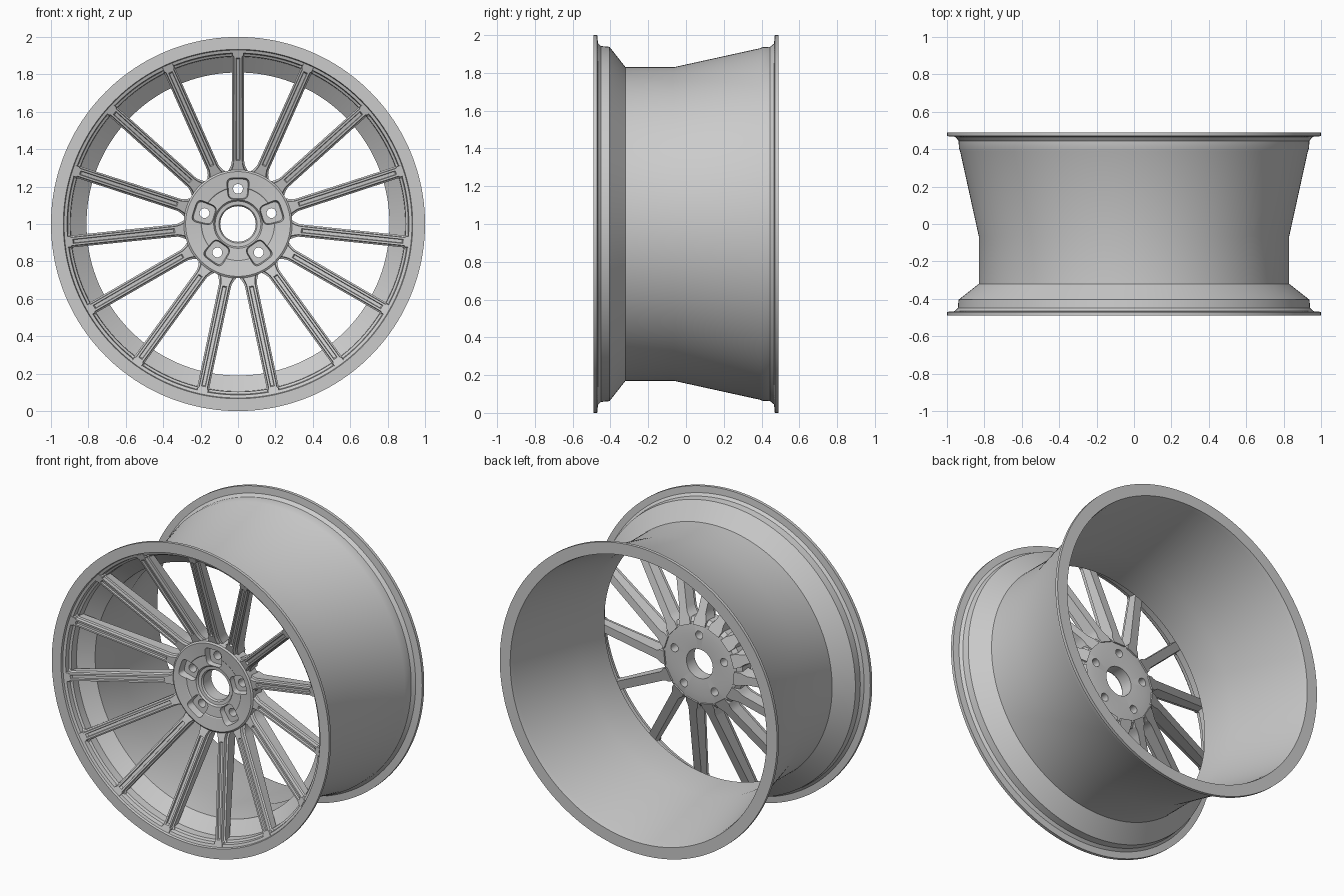
import bpy, bmesh, math
from mathutils import Matrix, Vector

if "Cube" in bpy.data.objects:
    bpy.data.objects.remove(bpy.data.objects["Cube"])

SPOKES, LUGS = 15, 5
CENTRE = Vector((0, 0, 1))

metal = bpy.data.materials.new("grey metal")
metal.diffuse_color = (0.6, 0.6, 0.6, 1)
metal.use_nodes = True
metal.node_tree.nodes["Principled BSDF"].inputs["Base Color"].default_value = metal.diffuse_color


def make_object(name, bm, helper=False):
    bmesh.ops.recalc_face_normals(bm, faces=bm.faces)
    me = bpy.data.meshes.new(name)
    bm.to_mesh(me)
    bm.free()
    ob = bpy.data.objects.new(name, me)
    ob.location = CENTRE
    bpy.context.collection.objects.link(ob)
    me.materials.append(metal)
    ob.hide_render = helper
    return ob


def smooth(ob, angle=28):
    bpy.ops.object.select_all(action='DESELECT')
    ob.select_set(True)
    bpy.context.view_layer.objects.active = ob
    bpy.ops.object.shade_smooth_by_angle(angle=math.radians(angle))


def skin(bm, rings, wrap=False):
    """Join equal closed loops of points; cap the ends unless wrapped."""
    vs = [[bm.verts.new(p) for p in ring] for ring in rings]
    n = len(vs[0])
    pairs = list(zip(vs, vs[1:])) + ([(vs[-1], vs[0])] if wrap else [])
    for a, b in pairs:
        for i in range(n):
            j = (i + 1) % n
            bm.faces.new((a[i], a[j], b[j], b[i]))
    if not wrap:
        bm.faces.new(vs[0])
        bm.faces.new(vs[-1])


def lathe(name, profile, steps):
    """Spin a closed (radius, y) profile around the y axis."""
    bm = bmesh.new()
    rings = []
    for k in range(steps):
        a = 2 * math.pi * k / steps
        rings.append([(r * math.sin(a), y, r * math.cos(a)) for r, y in profile])
    skin(bm, rings, wrap=True)
    return make_object(name, bm)


def turn(points, k, count):
    m = Matrix.Rotation(2 * math.pi * k / count, 3, 'Y')
    return [m @ Vector(p) for p in points]


# Rim: thin barrel with a drop centre and two flanges
rim = lathe("rim", [
    (1.0, -.49), (1.0, -.47), (.958, -.466), (.942, -.45), (.938, -.405),
    (.83, -.32), (.83, -.065), (.93, .39), (.936, .405), (.938, .445),
    (.955, .466), (1.0, .47), (1.0, .49), (.925, .49), (.918, .46), (.91, .40),
    (.81, -.065), (.81, -.315), (.895, -.385), (.897, -.435), (.91, -.443),
    (.914, -.47), (.93, -.476), (.934, -.49)], 160)
smooth(rim)

# Hub: dished disc with a centre bore
hub = lathe("hub", [
    (.095, -.14), (.095, -.222), (.102, -.232), (.122, -.234), (.13, -.246),
    (.195, -.25), (.2, -.254), (.28, -.264), (.29, -.257), (.29, -.17),
    (.265, -.145), (.2, -.135)], 120)


# Cutters for the lug pockets and bolt holes
def lug_cutter(name, stations, power):
    bm = bmesh.new()
    for k in range(LUGS):
        rings = []
        for y, size in stations:
            ring = []
            for i in range(32):
                a = 2 * math.pi * (i + .5) / 32
                c, s = math.cos(a), math.sin(a)
                x = math.copysign(abs(c) ** power, c) * size
                z = math.copysign(abs(s) ** power, s) * size
                ring.append((x * (1 + 1.2 * z), y, .188 + z))
            rings.append(turn(ring, k, LUGS))
        skin(bm, rings)
    return make_object(name, bm, True)


cutters = [lug_cutter("lug_pocket_cutter", [(-.3, .064), (-.213, .052)], .45),
           lug_cutter("bolt_hole_cutter", [(-.3, .026), (-.1, .026)], 1)]
for c in cutters:
    mod = hub.modifiers.new("cut", 'BOOLEAN')
    mod.object = c
    mod.operation = 'DIFFERENCE'
    mod.solver = 'EXACT'
bpy.context.view_layer.update()
cut_mesh = bpy.data.meshes.new_from_object(
    hub.evaluated_get(bpy.context.evaluated_depsgraph_get()))
hub.modifiers.clear()
hub.data = cut_mesh
for c in cutters:
    bpy.data.objects.remove(c)
smooth(hub)


# Spokes: stepped bar with a central slot, flared at the hub and the rim
def section(r, w, g):
    front = -.25 - (r - .27) * .35
    back = -.14 - (r - .27) * .40
    half = [(.85, back), (1, front + .028), (.74, front + .022), (.68, front),
            (.34, front), (.26, front + g)]
    left = [(-w * x, y, r) for x, y in half]
    return left + [(-x, y, z) for x, y, z in reversed(left)]


stations = [(.25, .05, 0), (.288, .05, 0), (.305, .041, 0), (.325, .034, 0),
            (.34, .033, 0), (.346, .033, .012), (.882, .032, .012),
            (.888, .032, 0), (.896, .033, 0), (.902, .042, 0), (.925, .042, 0)]
bm = bmesh.new()
for k in range(SPOKES):
    skin(bm, [turn(section(*s), k, SPOKES) for s in stations])
smooth(make_object("spokes", bm), 25)
